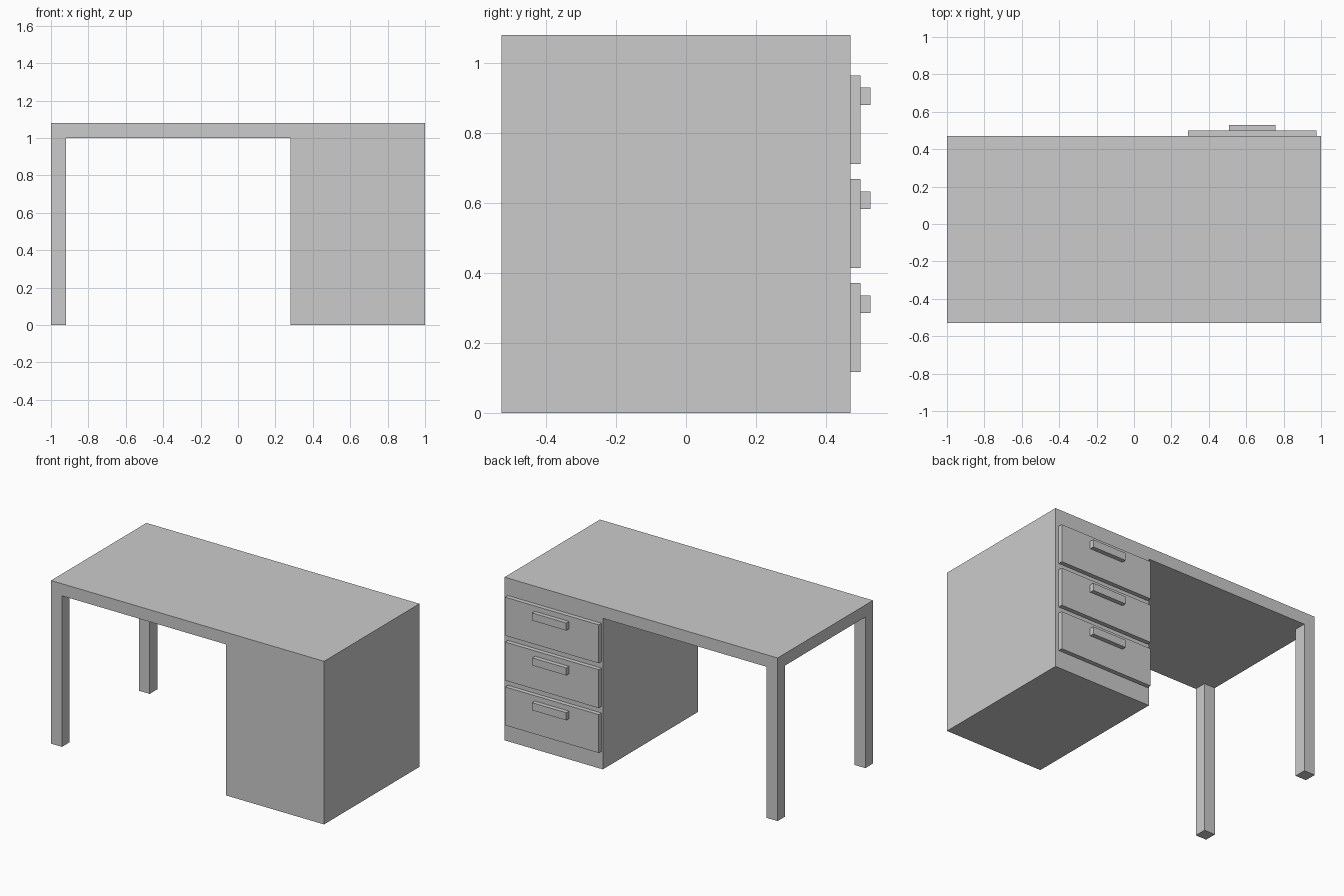
import bpy

if "Cube" in bpy.data.objects:
    bpy.data.objects.remove(bpy.data.objects["Cube"])


def box(name, x, y, z):
    """Axis-aligned box from (min, max) ranges."""
    bpy.ops.mesh.primitive_cube_add(size=1, location=[sum(r) / 2 for r in (x, y, z)])
    ob = bpy.context.object
    ob.name = name
    ob.scale = [r[1] - r[0] for r in (x, y, z)]
    bpy.ops.object.transform_apply(location=False, rotation=False, scale=True)
    return ob


FRONT, BACK = -0.528, 0.47
HEIGHT, THICK, LEG = 1.08, 0.08, 0.08
UNDER = HEIGHT - THICK

# Desk top
box("desk_top", (-1, 1), (FRONT, BACK), (UNDER, HEIGHT))

# Two square legs on the open side
box("front_leg", (-1, -1 + LEG), (FRONT, FRONT + LEG), (0, UNDER))
box("back_leg", (-1, -1 + LEG), (BACK - LEG, BACK), (0, UNDER))

# Drawer cabinet
box("cabinet", (0.28, 1), (FRONT, BACK), (0, UNDER))

# Three drawer fronts, each with a bar handle
for i in range(3):
    z = 0.117 + i * 0.297
    box(f"drawer_front_{i + 1}", (0.29, 0.976), (BACK, 0.499), (z, z + 0.254))
    box(f"drawer_handle_{i + 1}", (0.508, 0.757), (0.499, 0.528), (z + 0.169, z + 0.219))
